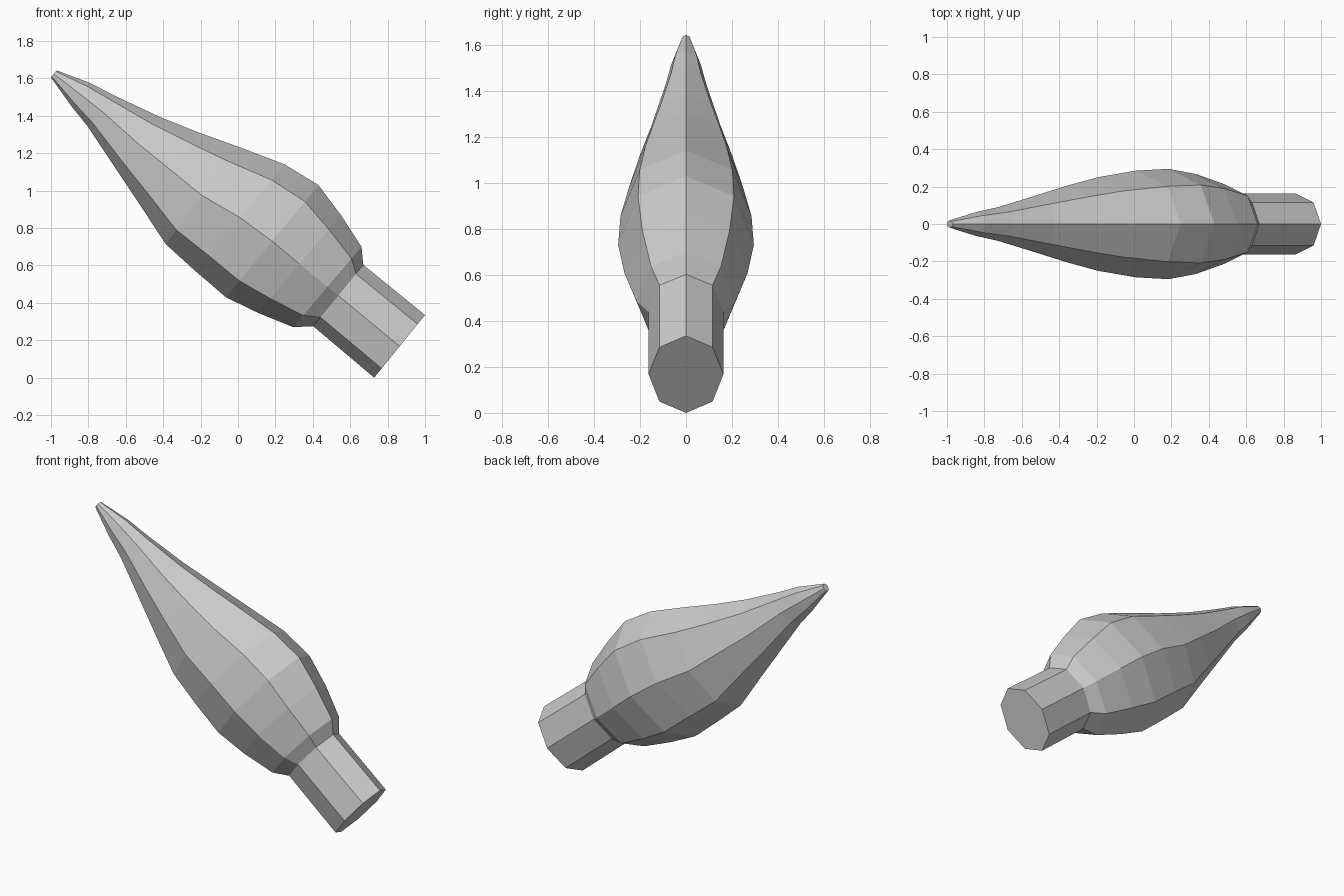
import bpy, bmesh, math
from mathutils import Vector

if "Cube" in bpy.data.objects:
    bpy.data.objects.remove(bpy.data.objects["Cube"])

SIDES = 8
# stations along the tilted axis: top x, top z, bottom x, bottom z, half width in y
RINGS = [
    (-0.97, 1.643, -1.00, 1.605, 0.02),
    (-0.79, 1.575, -0.89, 1.45, 0.065),
    (-0.65, 1.503, -0.805, 1.345, 0.09),
    (-0.42, 1.395, -0.645, 1.105, 0.15),
    (-0.20, 1.307, -0.515, 0.91, 0.205),
    (0.00, 1.235, -0.387, 0.714, 0.25),
    (0.25, 1.14, -0.23, 0.572, 0.285),
    (0.43, 1.03, -0.065, 0.43, 0.295),
    (0.55, 0.87, 0.106, 0.347, 0.268),
    (0.66, 0.70, 0.295, 0.27, 0.215),
    (0.67, 0.603, 0.402, 0.275, 0.163),
    (1.00, 0.335, 0.728, 0.0, 0.163),
]


def ring(bm, tx, tz, bx, bz, w):
    top, bottom = Vector((tx, 0, tz)), Vector((bx, 0, bz))
    centre, half = (top + bottom) / 2, (top - bottom) / 2
    verts = []
    for i in range(SIDES):
        a = 2 * math.pi * i / SIDES
        verts.append(bm.verts.new(centre + half * math.cos(a) + Vector((0, w * math.sin(a), 0))))
    return verts


# Spindle body with its short stem, lofted and capped
bm = bmesh.new()
loops = [ring(bm, *r) for r in RINGS]
for a, b in zip(loops, loops[1:]):
    for i in range(SIDES):
        j = (i + 1) % SIDES
        bm.faces.new((a[i], a[j], b[j], b[i]))
bm.faces.new(loops[0])
bm.faces.new(loops[-1])
bmesh.ops.recalc_face_normals(bm, faces=bm.faces)
mesh = bpy.data.meshes.new("spindle_body")
bm.to_mesh(mesh)
bm.free()
bpy.context.collection.objects.link(bpy.data.objects.new("spindle_body", mesh))
